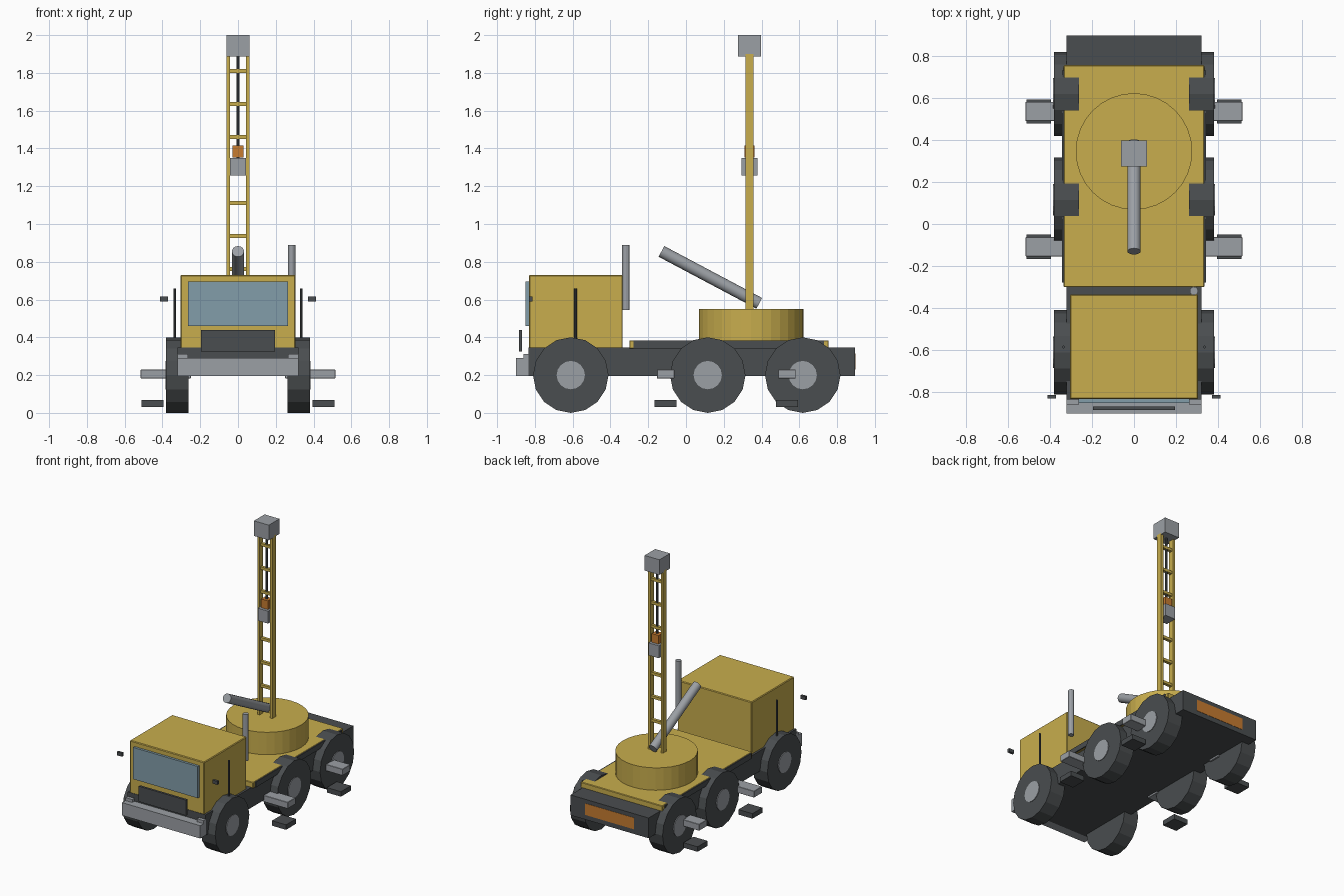
import bpy
from math import radians
from mathutils import Vector

cube = bpy.data.objects.get("Cube")
if cube:
    bpy.data.objects.remove(cube, do_unlink=True)


def material(name, rgb):
    m = bpy.data.materials.new(name)
    m.use_nodes = True
    m.diffuse_color = (*rgb, 1)
    bsdf = next(n for n in m.node_tree.nodes if n.type == 'BSDF_PRINCIPLED')
    bsdf.inputs["Base Color"].default_value = (*rgb, 1)
    return m


YELLOW = material("yellow paint", (0.58, 0.42, 0.075))
DARK = material("dark rubber and steel", (0.068, 0.075, 0.079))
METAL = material("light grey metal", (0.33, 0.35, 0.375))
GLASS = material("blue grey glass", (0.225, 0.34, 0.4))
ORANGE = material("orange paint", (0.57, 0.2, 0.03))


def box(name, mat, x, y, z, bevel=0):
    """Box from (min, max) ranges on each axis."""
    lo, hi = Vector((x[0], y[0], z[0])), Vector((x[1], y[1], z[1]))
    bpy.ops.mesh.primitive_cube_add(size=1)
    o = bpy.context.object
    o.name = name
    o.data.transform(o.matrix_world.Diagonal((*(hi - lo), 1)))
    o.location = (lo + hi) / 2
    o.data.materials.append(mat)
    if bevel:
        b = o.modifiers.new("soft edges", 'BEVEL')
        b.width, b.segments = bevel, 1
    return o


def rod(name, mat, start, end, radius, sides=12, smooth=False):
    """Cylinder between two points."""
    a, b = Vector(start), Vector(end)
    bpy.ops.mesh.primitive_cylinder_add(vertices=sides, radius=radius, depth=(b - a).length)
    o = bpy.context.object
    o.name = name
    o.location = (a + b) / 2
    o.rotation_euler = (b - a).to_track_quat('Z', 'Y').to_euler()
    o.data.materials.append(mat)
    if smooth:
        bpy.ops.object.shade_smooth_by_angle(angle=radians(40))
    return o


def span(side, inner, outer):
    return sorted((side * inner, side * outer))


def around(centre, half):
    return (centre - half, centre + half)


# Chassis, deck and cab
box("chassis", DARK, (-.32, .32), (-.835, .895), (.195, .345))
box("tail_plate", ORANGE, (-.2, .2), (.894, .897), (.23, .315))
box("deck", YELLOW, (-.335, .335), (-.3, .755), (.34, .384), .004)
box("cab", YELLOW, (-.305, .305), (-.832, -.335), (.315, .73), .005)
box("windscreen", GLASS, (-.265, .265), (-.85, -.828), (.46, .695))
box("grille", DARK, (-.195, .195), (-.885, -.868), (.325, .44))
box("front_bumper", METAL, (-.32, .32), (-.9, -.833), (.195, .29))
rod("exhaust_stack", METAL, (.285, -.318, .545), (.285, -.318, .89), .02)

# Parts repeated on both sides
for side, label in ((1, "left"), (-1, "right")):
    box(f"{label}_bumper_end", METAL, span(side, .265, .32), (-.86, -.833), (.285, .312))
    box(f"{label}_deck_rail", DARK, span(side, .325, .342), (-.278, .73), (.342, .382))
    box(f"{label}_mirror", DARK, span(side, .37, .412), (-.83, -.812), (.59, .616))
    rod(f"{label}_cab_handle", DARK, (side * .335, -.585, .36), (side * .335, -.585, .658), .007, 8)
    # Wheels with hubs
    for y, place in ((-.61, "front"), (.115, "middle"), (.618, "rear")):
        rod(f"{label}_{place}_tyre", DARK, (side * .262, y, .2), (side * .38, y, .2), .2, 16)
        rod(f"{label}_{place}_hub", METAL, (side * .3, y, .2), (side * .385, y, .2), .075, 16)
    # Stabiliser beams and ground pads
    for y, place in ((-.108, "front"), (.535, "rear")):
        box(f"{label}_{place}_stabiliser_beam", METAL, span(side, .25, .515),
            around(y, .046), (.182, .23), .002)
        box(f"{label}_{place}_stabiliser_pad", DARK, span(side, .395, .51),
            around(y, .058), (.03, .067))
    # Mast rails
    box(f"{label}_mast_rail", YELLOW, span(side, .043, .061), (.315, .357), (.54, 1.9))

# Turntable and lifting ram
MAST_Y = .336
rod("turntable", YELLOW, (0, .345, .38), (0, .345, .55), .277, 32)
rod("lifting_ram", METAL, (0, .388, .58), (0, -.13, .855), .032, 16, True)

# Mast rungs, head and hanging hook
for i in range(8):
    z = .588 + i * .1745
    box(f"mast_rung_{i + 1}", YELLOW, (-.046, .046), around(MAST_Y, .011), around(z, .01))
box("mast_head", METAL, (-.061, .061), around(MAST_Y, .062), (1.888, 2))
rod("hoist_cable", DARK, (0, MAST_Y, 1.33), (0, MAST_Y, 1.9), .009, 8)
box("hook_block", METAL, (-.042, .042), around(MAST_Y, .043), (1.258, 1.35))
box("hook_clamp", ORANGE, (-.028, .028), around(MAST_Y, .026), (1.352, 1.416))
